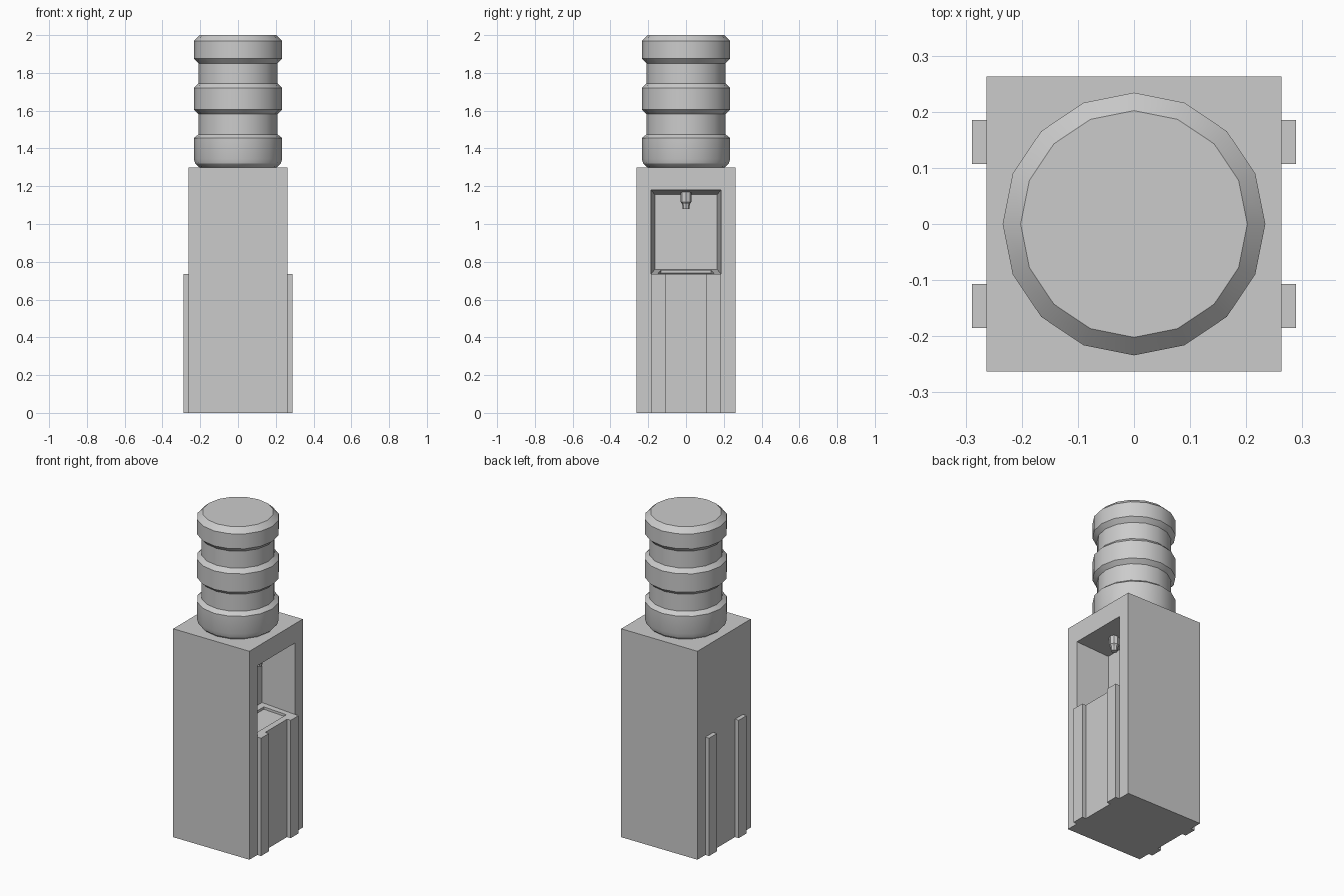
import bpy, bmesh, math
from mathutils import Vector

if "Cube" in bpy.data.objects:
    bpy.data.objects.remove(bpy.data.objects["Cube"])

HALF = 0.263      # half width of the cabinet
TOP = 1.30        # cabinet height


def finish(name, bm):
    bmesh.ops.recalc_face_normals(bm, faces=bm.faces[:])
    mesh = bpy.data.meshes.new(name)
    bm.to_mesh(mesh)
    bm.free()
    ob = bpy.data.objects.new(name, mesh)
    bpy.context.collection.objects.link(ob)
    return ob


def add_box(bm, lo, hi):
    verts = bmesh.ops.create_cube(bm, size=1)["verts"]
    lo, hi = Vector(lo), Vector(hi)
    for v in verts:
        v.co = (lo + hi) / 2 + v.co * (hi - lo)


def fit_x_face(face, x, half_y, z0, z1):
    """Move a rectangular face to a given rectangle in a plane of constant x."""
    mid = face.calc_center_median().z
    for v in face.verts:
        v.co = (x, math.copysign(half_y, v.co.y), z1 if v.co.z > mid else z0)


def lathe(name, profile, sides, centre=(0, 0)):
    """Turn an (r, z) profile into a capped round part."""
    bm = bmesh.new()
    rings = []
    for r, z in profile:
        rings.append([bm.verts.new((centre[0] + r * math.cos(2 * math.pi * i / sides),
                                    centre[1] + r * math.sin(2 * math.pi * i / sides), z))
                      for i in range(sides)])
    for a, b in zip(rings, rings[1:]):
        for i in range(sides):
            j = (i + 1) % sides
            bm.faces.new((a[i], a[j], b[j], b[i]))
    bm.faces.new(rings[0][::-1])
    bm.faces.new(rings[-1])
    ob = finish(name, bm)
    bpy.ops.object.select_all(action='DESELECT')
    ob.select_set(True)
    bpy.context.view_layer.objects.active = ob
    bpy.ops.object.shade_smooth_by_angle(angle=math.radians(24))
    return ob


# Cabinet with a tapered alcove in the right side
bm = bmesh.new()
add_box(bm, (-HALF, -HALF, 0), (HALF, HALF, TOP))
bm.normal_update()
side = max(bm.faces, key=lambda f: f.normal.x)
bmesh.ops.inset_individual(bm, faces=[side], thickness=0.05)
fit_x_face(side, HALF, 0.185, 0.735, 1.18)
back = bmesh.ops.extrude_discrete_faces(bm, faces=[side])["faces"][0]
fit_x_face(back, 0.05, 0.165, 0.76, 1.155)

# Sunken drip tray in the alcove floor
bm.normal_update()
floor = next(f for f in bm.faces
             if f.normal.z > 0.9 and 0.7 < f.calc_center_median().z < 0.8)
bmesh.ops.inset_individual(bm, faces=[floor], thickness=0.05)
tray = bmesh.ops.extrude_discrete_faces(bm, faces=[floor])["faces"][0]
for v in tray.verts:
    v.co.z -= 0.015
finish("cabinet", bm)

# Vertical ribs on both sides
bm = bmesh.new()
for sx in (-1, 1):
    for sy in (-1, 1):
        x = sorted((sx * (HALF - 0.005), sx * 0.289))
        y = sorted((sy * 0.107, sy * 0.185))
        add_box(bm, (x[0], y[0], 0), (x[1], y[1], 0.735))
finish("side_ribs", bm)

# Water bottle with three raised bands
WIDE, NARROW = 0.234, 0.209
lathe("bottle", [(0.195, 1.295), (0.212, 1.305), (0.227, 1.32), (WIDE, 1.345),
                 (WIDE, 1.455), (NARROW, 1.475), (NARROW, 1.582),
                 (WIDE, 1.605), (WIDE, 1.72), (NARROW, 1.745), (NARROW, 1.85),
                 (WIDE, 1.876), (WIDE, 1.969), (0.202, 2.0)], 16)

# Tap hanging from the alcove ceiling
lathe("tap", [(0.018, 1.08), (0.021, 1.107), (0.029, 1.117), (0.029, 1.172)],
      8, (0.145, 0))
